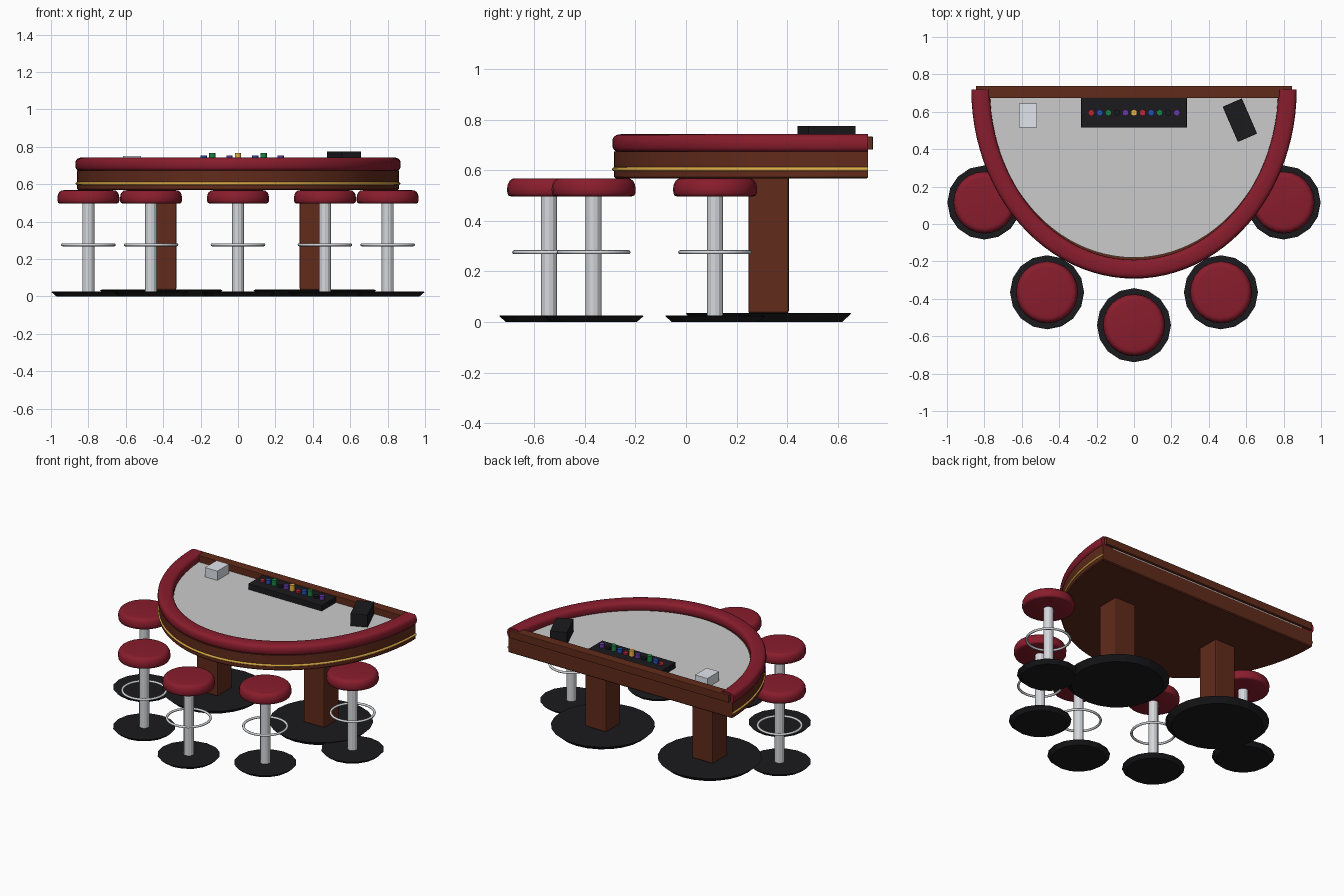
import bpy, bmesh
from math import sin, cos, pi, radians

if "Cube" in bpy.data.objects:
    bpy.data.objects.remove(bpy.data.objects["Cube"])

BACK_Y = 0.72          # straight dealer edge of the half-oval table
FELT_Z = 0.688


def mat(name, rgb):
    m = bpy.data.materials.new(name)
    m.diffuse_color = (*rgb, 1)
    m.use_nodes = True
    m.node_tree.nodes["Principled BSDF"].inputs["Base Color"].default_value = m.diffuse_color
    return m


RED = mat("burgundy vinyl", (0.25, 0.012, 0.026))
WOOD = mat("brown wood", (0.12, 0.024, 0.011))
GOLD = mat("gold trim", (0.70, 0.40, 0.06))
BLACK = mat("black metal", (0.011, 0.011, 0.013))
CHROME = mat("chrome", (0.66, 0.68, 0.71))
CLEAR = mat("clear plastic", (0.75, 0.78, 0.84))
CHIPS = [mat(n + " chip", c) for n, c in (
    ("red", (0.5, 0.02, 0.04)), ("blue", (0.02, 0.08, 0.45)), ("green", (0.01, 0.22, 0.06)),
    ("black", (0.01, 0.01, 0.012)), ("purple", (0.14, 0.04, 0.4)), ("yellow", (0.8, 0.45, 0.06)))]


def finish(bm, name, material, loc=(0, 0, 0), smooth=0):
    bmesh.ops.recalc_face_normals(bm, faces=bm.faces)
    me = bpy.data.meshes.new(name)
    bm.to_mesh(me)
    bm.free()
    ob = bpy.data.objects.new(name, me)
    ob.location = loc
    bpy.context.collection.objects.link(ob)
    if material:
        me.materials.append(material)
    if smooth:
        bpy.context.view_layer.objects.active = ob
        ob.select_set(True)
        bpy.ops.object.shade_smooth_by_angle(angle=radians(smooth))
        ob.select_set(False)
    return ob


def box(name, size, loc, material, rot=0, bevel=0):
    bm = bmesh.new()
    bmesh.ops.create_cube(bm, size=1)
    bmesh.ops.scale(bm, vec=size, verts=bm.verts)
    if bevel:
        bmesh.ops.bevel(bm, geom=bm.edges[:], offset=bevel, segments=2, profile=0.5, affect='EDGES')
    ob = finish(bm, name, material, loc)
    ob.rotation_euler.z = rot
    return ob


def lathe(name, profile, sides, loc, material, smooth=0):
    """Closed solid of revolution from (radius, z) points, bottom to top."""
    bm = bmesh.new()
    rings = [[bm.verts.new((r * cos(2 * pi * i / sides), r * sin(2 * pi * i / sides), z))
              for i in range(sides)] for r, z in profile]
    for a, b in zip(rings, rings[1:]):
        for i in range(sides):
            j = (i + 1) % sides
            bm.faces.new((a[i], a[j], b[j], b[i]))
    bm.faces.new(rings[0])
    bm.faces.new(rings[-1])
    return finish(bm, name, material, loc, smooth)


def oval_sweep(name, a, b, section, material, steps=48):
    """Sweep a closed (offset, z) section along the front half-oval."""
    bm = bmesh.new()
    rings = []
    for k in range(steps + 1):
        t = pi + pi * k / steps
        rings.append([bm.verts.new(((a + d) * cos(t), BACK_Y + (b + d) * sin(t), z)) for d, z in section])
    n = len(section)
    for p, q in zip(rings, rings[1:]):
        for i in range(n):
            j = (i + 1) % n
            bm.faces.new((p[i], p[j], q[j], q[i]))
    bm.faces.new(rings[0])
    bm.faces.new(rings[-1])
    return finish(bm, name, material, smooth=50)


def oval_slab(name, a, b, z0, z1, material, bevel=0, steps=48):
    """Solid half-oval plate."""
    bm = bmesh.new()
    vs = [bm.verts.new((a * cos(pi + pi * k / steps), BACK_Y + b * sin(pi + pi * k / steps), z0))
          for k in range(steps + 1)]
    face = bm.faces.new(vs)
    top = bmesh.ops.extrude_face_region(bm, geom=[face])
    moved = [g for g in top["geom"] if isinstance(g, bmesh.types.BMVert)]
    bmesh.ops.translate(bm, verts=moved, vec=(0, 0, z1 - z0))
    if bevel:
        rim = [e for e in bm.edges if all(abs(v.co.z - z0) < 1e-5 for v in e.verts)]
        bmesh.ops.bevel(bm, geom=rim, offset=bevel, segments=1, affect='EDGES')
    return finish(bm, name, material, smooth=30)


def ring(name, major, minor, loc, material, n=32, m=8):
    bm = bmesh.new()
    g = [[bm.verts.new(((major + minor * cos(2 * pi * j / m)) * cos(2 * pi * i / n),
                        (major + minor * cos(2 * pi * j / m)) * sin(2 * pi * i / n),
                        minor * sin(2 * pi * j / m))) for j in range(m)] for i in range(n)]
    for i in range(n):
        for j in range(m):
            p, q = g[i], g[(i + 1) % n]
            bm.faces.new((p[j], q[j], q[(j + 1) % m], p[(j + 1) % m]))
    return finish(bm, name, material, loc, 60)


# table top: wooden body, felt, padded rail, gold trim, dealer-side board
oval_slab("table_body", 0.86, 1.004, 0.568, 0.674, WOOD, bevel=0.006)
oval_slab("felt", 0.775, 0.90, 0.673, FELT_Z, None)


def sgn_pow(v, p):
    return abs(v) ** p * (1 if v >= 0 else -1)


rail = [(0.05 * sgn_pow(cos(u), 0.65), 0.706 + 0.037 * sgn_pow(sin(u), 0.65))
        for u in (2 * pi * i / 20 for i in range(20))]
oval_sweep("padded_rail", 0.82, 0.961, rail, RED)
trim = [(0.008 * cos(2 * pi * i / 12), 0.604 + 0.008 * sin(2 * pi * i / 12)) for i in range(12)]
oval_sweep("gold_trim", 0.86, 1.004, trim, GOLD)
box("dealer_edge_board", (1.69, 0.065, 0.052), (0, 0.706, 0.707), WOOD, bevel=0.003)

# two pedestal legs on round feet
for side, s in (("left", -1), ("right", 1)):
    box(side + "_leg", (0.16, 0.16, 0.54), (s * 0.41, 0.326, 0.305), WOOD, bevel=0.008)
    lathe(side + "_leg_foot", [(0.29, 0), (0.328, 0.034), (0.32, 0.036)], 24,
          (s * 0.41, 0.326, 0), BLACK)

# chip tray with stacks in three repeating heights
box("chip_tray", (0.565, 0.163, 0.04), (0, 0.597, FELT_Z + 0.02), BLACK, bevel=0.002)
for i in range(11):
    h = (0.74, 0.753, 0.767)[i % 3]
    lathe(f"chip_stack_{i + 1}", [(0.017, 0.72), (0.017, h)], 12,
          (-0.2285 + 0.0457 * i, 0.595, 0), CHIPS[i % 6], 40)

# card shoe and discard tray
box("card_shoe", (0.112, 0.205, 0.087), (0.566, 0.555, FELT_Z + 0.0435), BLACK, rot=0.41, bevel=0.003)
box("discard_tray", (0.095, 0.128, 0.064), (-0.567, 0.579, FELT_Z + 0.032), CLEAR)

# five stools around the curve
seat = [(0.152, 0.497), (0.161, 0.500), (0.165, 0.510), (0.166, 0.527), (0.163, 0.545),
        (0.156, 0.558), (0.146, 0.566), (0.132, 0.568)]
spots = [(-0.80, 0.115), (-0.465, -0.365), (0, -0.541), (0.465, -0.365), (0.80, 0.115)]
for k, (x, y) in enumerate(spots, 1):
    at = (x, y, 0)
    lathe(f"stool_{k}_base", [(0.17, 0), (0.198, 0.024), (0.192, 0.026)], 16, at, BLACK)
    lathe(f"stool_{k}_column", [(0.032, 0.02), (0.032, 0.505)], 12, at, CHROME)
    lathe(f"stool_{k}_seat", seat, 24, at, RED, 50)
    ring(f"stool_{k}_footring", 0.138, 0.008, (x, y, 0.276), CHROME)
